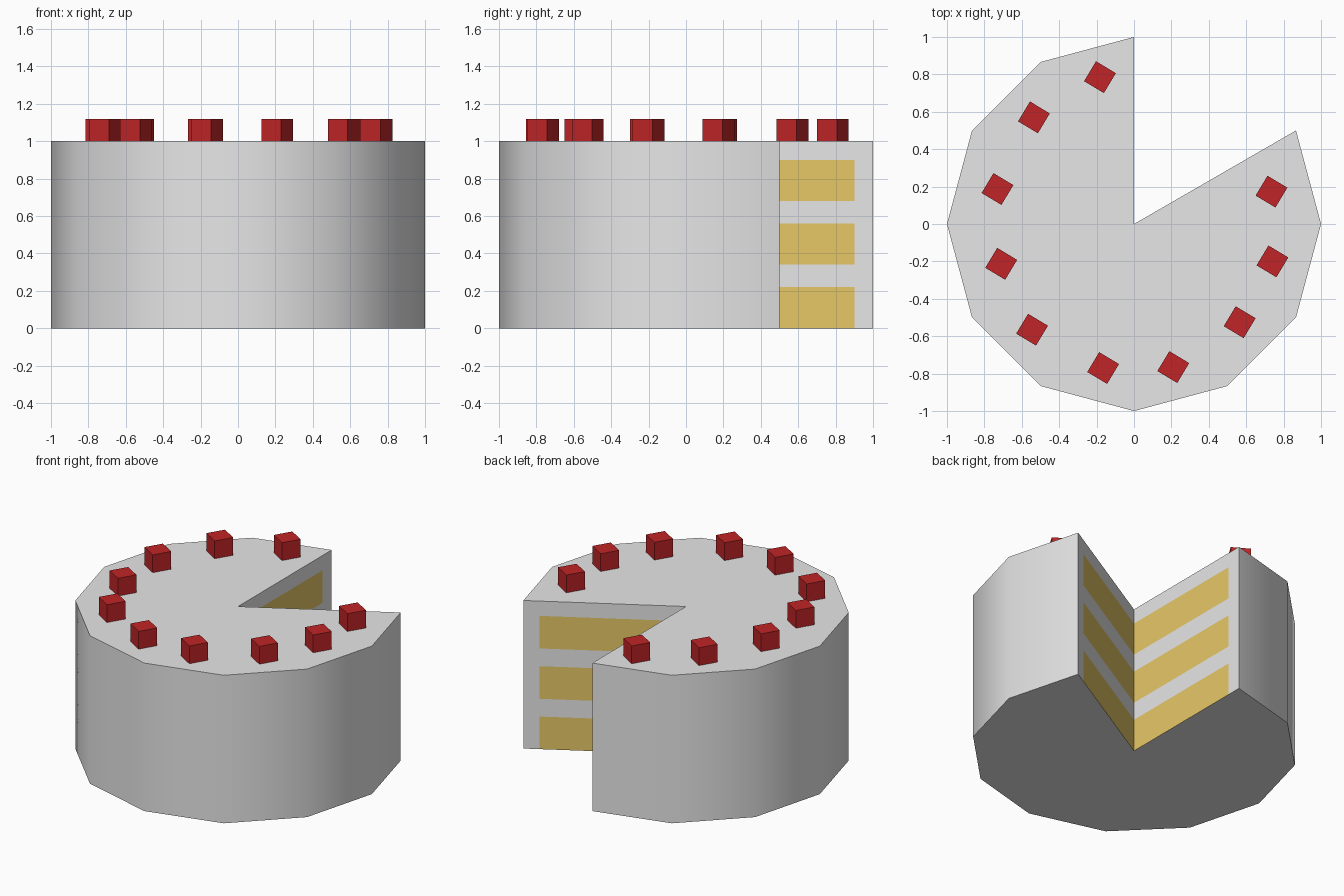
import bpy, bmesh, math

if "Cube" in bpy.data.objects:
    bpy.data.objects.remove(bpy.data.objects["Cube"])


def material(name, rgb):
    m = bpy.data.materials.new(name)
    m.diffuse_color = (*rgb, 1)
    m.use_nodes = True
    m.node_tree.nodes["Principled BSDF"].inputs["Base Color"].default_value = m.diffuse_color
    return m


icing = material("white icing", (0.8, 0.8, 0.8))
sponge = material("yellow sponge", (0.8, 0.58, 0.135))
red = material("cherry red", (0.53, 0.018, 0.02))


def finish(bm, name, mats):
    bmesh.ops.recalc_face_normals(bm, faces=bm.faces)
    me = bpy.data.meshes.new(name)
    bm.to_mesh(me)
    bm.free()
    for m in mats:
        me.materials.append(m)
    ob = bpy.data.objects.new(name, me)
    bpy.context.collection.objects.link(ob)
    return ob


def polar(r, deg):
    a = math.radians(deg)
    return r * math.cos(a), r * math.sin(a)


# Cake body: twelve-sided drum with two slices removed (30 to 90 degrees)
outline = [(0, 0), polar(0.9, 90)]
outline += [polar(1, a) for a in range(90, 391, 30)]
outline.append(polar(0.9, 30))
levels = [0, 0.22, 0.34, 0.56, 0.68, 0.9, 1]
bm = bmesh.new()
rings = [[bm.verts.new((x, y, z)) for x, y in outline] for z in levels]
n = len(outline)
for k in range(len(levels) - 1):
    for i in range(n):
        j = (i + 1) % n
        f = bm.faces.new((rings[k][i], rings[k][j], rings[k + 1][j], rings[k + 1][i]))
        # Sponge shows on the inner cut faces, in every second layer
        f.material_index = int(k % 2 == 0 and i in (0, n - 1))
        # Rounded outer wall, flat cut faces
        f.smooth = 2 <= i < n - 2
bm.faces.new(rings[0])
bm.faces.new(rings[-1])
bm.normal_update()
bmesh.ops.recalc_face_normals(bm, faces=bm.faces)
for e in bm.edges:
    e.smooth = e.calc_face_angle(0) < math.radians(35)
finish(bm, "cake_body", [icing, sponge])

# Cherries: small cubes around the rim, all turned the same way
spots = [(-0.182, 0.785), (-0.535, 0.57), (-0.73, 0.187), (-0.71, -0.213),
         (-0.545, -0.565), (-0.165, -0.77), (0.21, -0.765), (0.565, -0.525),
         (0.74, -0.2), (0.735, 0.173)]
for i, (x, y) in enumerate(spots):
    bm = bmesh.new()
    bmesh.ops.create_cube(bm, size=0.124)
    ob = finish(bm, f"cherry_{i + 1}", [red])
    ob.location = (x, y, 1.12 - 0.062)
    ob.rotation_euler.z = math.radians(-31)
